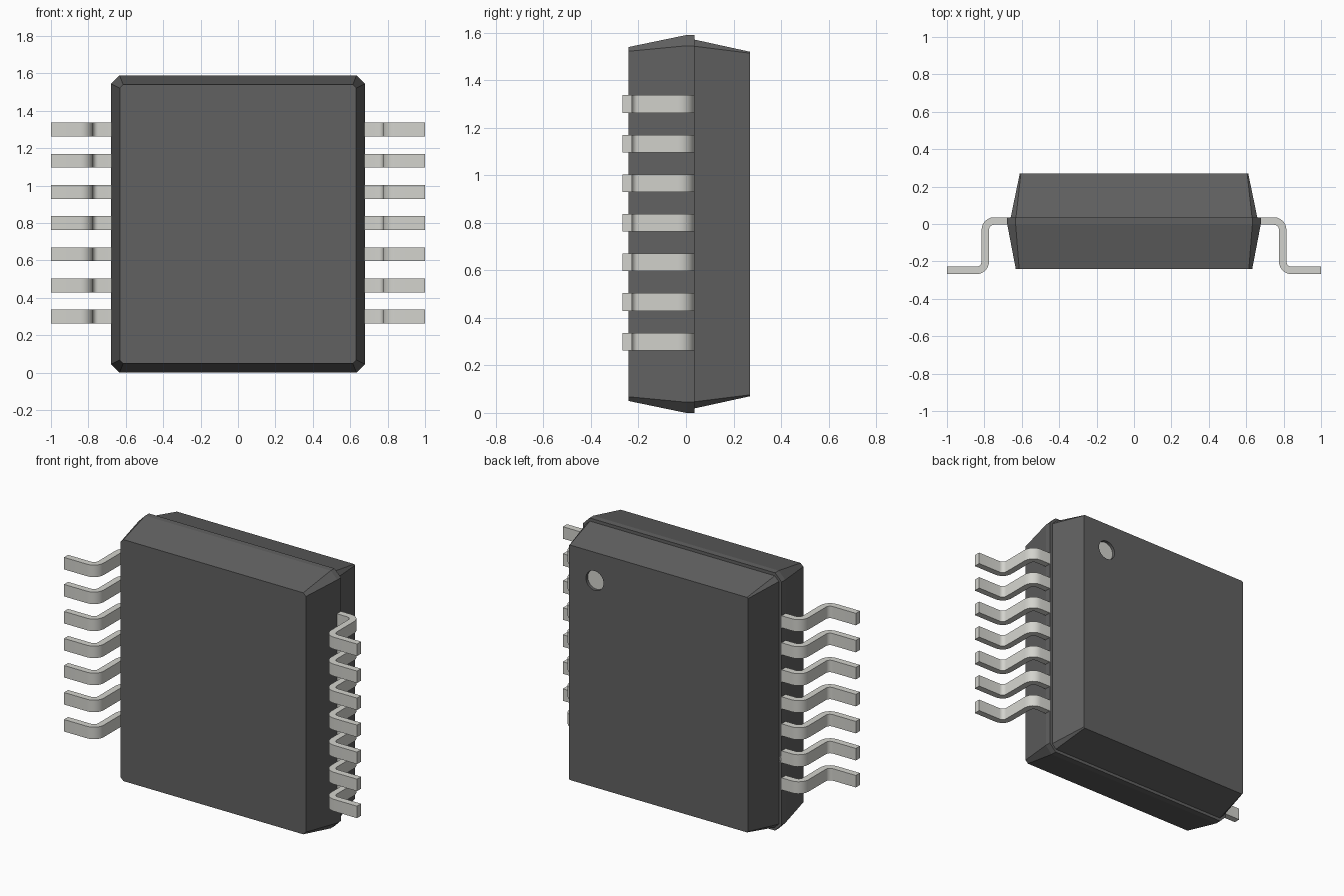
import bpy, bmesh
from math import cos, sin, radians, pi
from mathutils import Matrix

if "Cube" in bpy.data.objects:
    bpy.data.objects.remove(bpy.data.objects["Cube"])

MID_Z = 0.795


def material(name, rgb):
    m = bpy.data.materials.new(name)
    m.diffuse_color = (*rgb, 1)
    m.use_nodes = True
    m.node_tree.nodes["Principled BSDF"].inputs["Base Color"].default_value = m.diffuse_color
    return m


dark = material("dark_plastic", (0.12, 0.12, 0.12))
metal = material("tinned_metal", (0.65, 0.65, 0.61))


def loft(name, rings, mat):
    """Skin a list of equal-length point rings and cap both ends."""
    bm = bmesh.new()
    vs = [[bm.verts.new(p) for p in ring] for ring in rings]
    n = len(vs[0])
    for a, b in zip(vs, vs[1:]):
        for i in range(n):
            j = (i + 1) % n
            bm.faces.new((a[i], a[j], b[j], b[i]))
    bm.faces.new(vs[0])
    bm.faces.new(vs[-1])
    bmesh.ops.recalc_face_normals(bm, faces=bm.faces)
    me = bpy.data.meshes.new(name)
    bm.to_mesh(me)
    bm.free()
    ob = bpy.data.objects.new(name, me)
    bpy.context.collection.objects.link(ob)
    me.materials.append(mat)
    return ob


def cut_rect(y, w, h, c):
    """Rectangle of half size w, h at depth y with corners cut by c."""
    pts = [(w, h - c), (w - c, h), (c - w, h), (-w, h - c),
           (-w, c - h), (c - w, -h), (w - c, -h), (w, c - h)]
    return [(x, y, MID_Z + z) for x, z in pts]


def cylinder(name, x, y, z, r, depth, mat):
    """Cylinder along y, centred at x, y, z."""
    bm = bmesh.new()
    bmesh.ops.create_cone(bm, cap_ends=True, segments=32, radius1=r, radius2=r, depth=depth,
                          matrix=Matrix.Translation((x, y, z)) @ Matrix.Rotation(pi / 2, 4, 'X'))
    me = bpy.data.meshes.new(name)
    bm.to_mesh(me)
    bm.free()
    ob = bpy.data.objects.new(name, me)
    bpy.context.collection.objects.link(ob)
    me.materials.append(mat)
    return ob


# Package body: two tapered halves meeting at a small ledge
loft("body_front_half", [cut_rect(-0.241, 0.632, 0.745, 0.018),
                         cut_rect(0.0, 0.678, 0.795, 0.045),
                         cut_rect(0.036, 0.678, 0.795, 0.045)], dark)
back = loft("body_back_half", [cut_rect(0.03, 0.659, 0.776, 0.028),
                               cut_rect(0.036, 0.659, 0.776, 0.028),
                               cut_rect(0.269, 0.611, 0.725, 0.006)], dark)

# Round marker recess in the back face with a pale floor
DOT = (0.435, 1.345)
cutter = cylinder("marker_cutter", DOT[0], 0.269, DOT[1], 0.06, 0.04, dark)
cutter.hide_render = True
cutter.hide_viewport = True
cutter.display_type = 'WIRE'
cut = back.modifiers.new("marker_recess", 'BOOLEAN')
cut.operation = 'DIFFERENCE'
cut.solver = 'EXACT'
cut.object = cutter
cylinder("marker_dot", DOT[0], 0.248, DOT[1], 0.0595, 0.006, metal)

# Gull-wing lead: rectangular section swept around two bends
T, R, W, PITCH = 0.04, 0.027, 0.037, 0.1667
c1 = (0.775 - R, 0.036 - T - R)
c2 = (0.815 + R, -0.228 + R)


def polar(c, r, deg):
    return c[0] + r * cos(radians(deg)), c[1] + r * sin(radians(deg))


stations = [((0.64, 0.036), (0.64, 0.036 - T))]
stations += [(polar(c1, R + T, a), polar(c1, R, a)) for a in range(90, -1, -15)]
stations += [(polar(c2, R, a), polar(c2, R + T, a)) for a in range(180, 271, 15)]
stations += [((1.0, -0.228), (1.0, -0.268))]
Z0 = 0.30
leads = loft("leads", [[(*p, Z0 - W), (*p, Z0 + W), (*q, Z0 + W), (*q, Z0 - W)]
                       for p, q in stations], metal)
bpy.ops.object.select_all(action='DESELECT')
bpy.context.view_layer.objects.active = leads
leads.select_set(True)
bpy.ops.object.shade_smooth_by_angle(angle=radians(30))

# Seven leads per side, mirrored to the other side
arr = leads.modifiers.new("row", 'ARRAY')
arr.count = 7
arr.use_relative_offset = False
arr.use_constant_offset = True
arr.constant_offset_displace = (0, 0, PITCH)
leads.modifiers.new("both_sides", 'MIRROR').use_axis[0] = True
